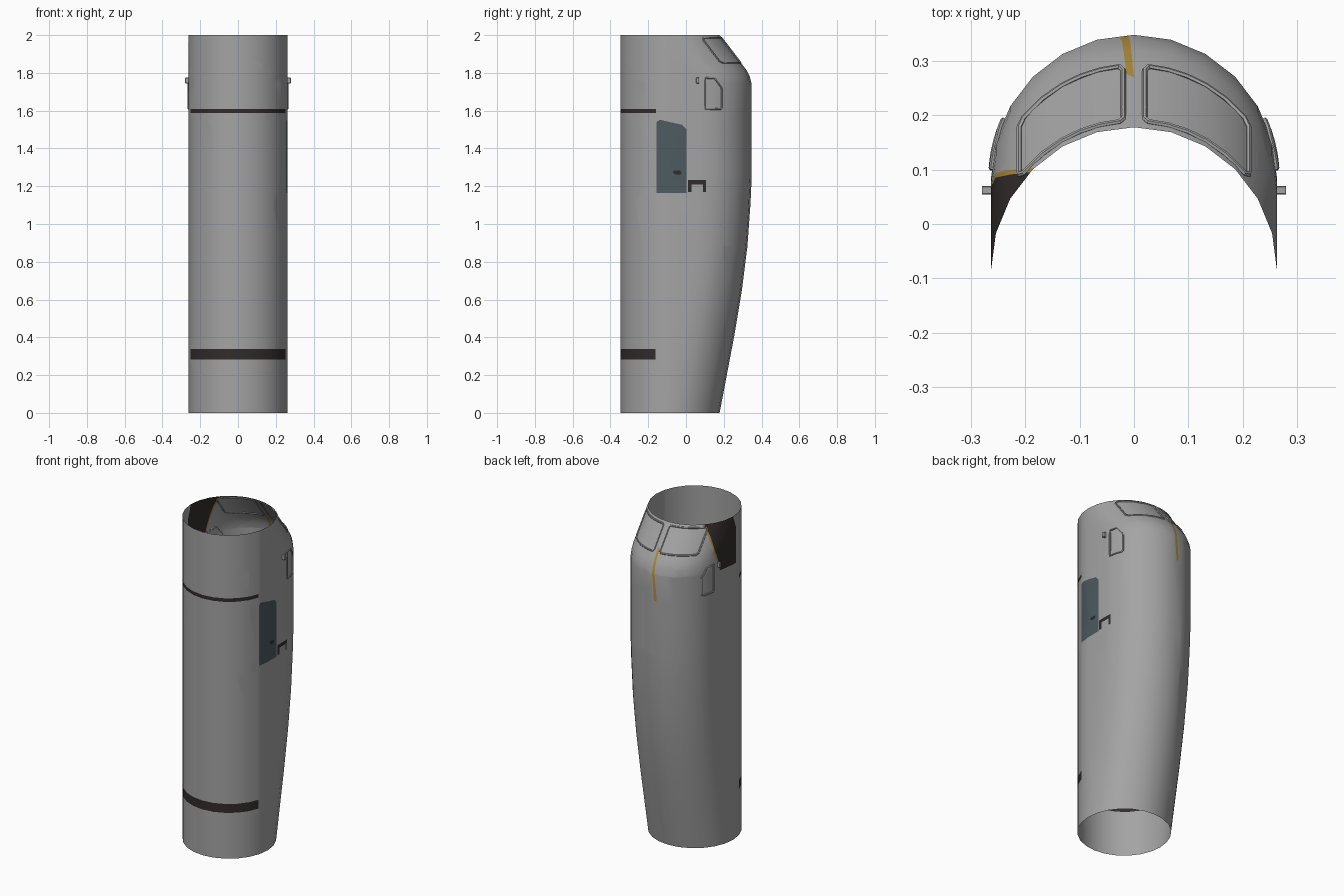
import bpy, bmesh, math
from mathutils import Vector

if "Cube" in bpy.data.objects:
    bpy.data.objects.remove(bpy.data.objects["Cube"])

R, CY, SEG = 0.263, -0.085, 24
# (z, y of the back edge): the back half of the round section slides along y
PROFILE = [(0, .178), (.2, .216), (.41, .256), (.65, .296), (.88, .325), (1.1, .341), (1.25, .348),
           (1.5, .348), (1.74, .348), (1.78, .338), (1.815, .32), (1.85, .293), (2, .178)]


def material(name, rgb):
    m = bpy.data.materials.new(name)
    m.diffuse_color = (*rgb, 1)
    m.use_nodes = True
    m.node_tree.nodes["Principled BSDF"].inputs["Base Color"].default_value = m.diffuse_color
    return m


GREY = material("hull grey", (.37, .37, .37))
DARK = material("dark paint", (.032, .025, .025))
BLUE = material("slate blue", (.075, .105, .115))
GOLD = material("gold", (.40, .25, .04))
MATS = [GREY, DARK, BLUE, GOLD]


def shift(z):
    for (z0, y0), (z1, y1) in zip(PROFILE, PROFILE[1:]):
        if z <= z1:
            return y0 + (y1 - y0) * (z - z0) / (z1 - z0) - .178
    return 0


def smooth(ob):
    bpy.ops.object.select_all(action='DESELECT')
    ob.select_set(True)
    bpy.context.view_layer.objects.active = ob
    bpy.ops.object.shade_smooth_by_angle(angle=math.radians(35))


# Open hull tube
bm = bmesh.new()
rings = []
for z, yb in PROFILE:
    s, ring = yb - .178, []
    pts = []
    for i in range(SEG + 2):                    # both side seams are doubled to stretch the sides
        back = i <= SEG // 2
        a = 2 * math.pi * (i if back else i - 1) / SEG
        pts.append((R * math.cos(a), CY + R * math.sin(a) + (s if back else 0)))
    rings.append([bm.verts.new((x, y, z)) for x, y in pts])
for lo, hi in zip(rings, rings[1:]):
    n = len(lo)
    for i in range(n):
        j = (i + 1) % n
        bm.faces.new((lo[i], lo[j], hi[j], hi[i]))
bmesh.ops.remove_doubles(bm, verts=bm.verts[:], dist=1e-5)
bm.normal_update()


def paint(axis, side, poly, mat):
    """Cut a convex outline (u, z) into one side of the hull and colour the inside."""
    u = 1 - axis
    cu = sum(p[0] for p in poly) / len(poly)
    cz = sum(p[1] for p in poly) / len(poly)
    faces = [f for f in bm.faces if f.normal[axis] * side > .01]
    for (u0, z0), (u1, z1) in zip(poly, poly[1:] + poly[:1]):
        no, co = Vector(), Vector((0, 0, z0))
        no[u], no.z, co[u] = z1 - z0, u0 - u1, u0
        no.normalize()
        mid = Vector((0, 0, cz))
        mid[u] = cu
        if (mid - co).dot(no) < 0:
            no.negate()
        geom = set(faces)
        for f in faces:
            geom.update(f.edges)
            geom.update(f.verts)
        res = bmesh.ops.bisect_plane(bm, geom=list(geom), dist=1e-5, plane_co=co, plane_no=no)
        faces = [f for f in res['geom'] if isinstance(f, bmesh.types.BMFace)
                 and (f.calc_center_median() - co).dot(no) > 0]
    for f in faces:
        f.material_index = MATS.index(mat)


def rect(a, b, c, d):
    return [(a, c), (b, c), (b, d), (a, d)]


# Front bands
paint(1, -1, rect(-.252, .252, 1.588, 1.61), DARK)
paint(1, -1, rect(-.251, .251, .283, .338), DARK)
# Door with latch, and step bracket, on the right side
paint(0, 1, [(-.155, 1.165), (.003, 1.165), (.003, 1.50), (-.02, 1.525), (-.14, 1.552), (-.155, 1.54)], BLUE)
paint(0, 1, [(-.07, 1.275), (-.06, 1.284), (-.03, 1.282), (-.022, 1.268), (-.035, 1.26), (-.06, 1.264)], DARK)
for r in (rect(.01, .105, 1.21, 1.232), rect(.01, .03, 1.17, 1.21), rect(.09, .105, 1.17, 1.21)):
    paint(0, 1, r, DARK)
# Dark patch with gold edge on the left side of the rim
paint(0, -1, [(-.08, 2.01), (-.12, 1.92), (-.12, 1.70), (.05, 1.715), (.095, 1.86), (.104, 2.01)], GOLD)
paint(0, -1, [(-.08, 2.01), (-.12, 1.92), (-.12, 1.70), (.04, 1.715), (.085, 1.86), (.096, 2.01)], DARK)
# Gold stripe down the back
paint(1, 1, [(-.014, 1.87), (0, 1.88), (-.022, 1.58), (-.04, 1.58)], GOLD)

mesh = bpy.data.meshes.new("hull")
bm.to_mesh(mesh)
bm.free()
for m in MATS:
    mesh.materials.append(m)
hull = bpy.data.objects.new("hull", mesh)
bpy.context.collection.objects.link(hull)
smooth(hull)


def frame(name, corners, place, sx):
    """Raised window frame following the hull surface."""
    path = []
    for p, q in zip(corners, corners[1:] + corners[:1]):
        for k in range(5):
            t = k / 5
            path.append(place(p[0] + (q[0] - p[0]) * t, p[1] + (q[1] - p[1]) * t))
    cu = bpy.data.curves.new(name, 'CURVE')
    cu.dimensions = '3D'
    cu.bevel_depth, cu.bevel_resolution = .005, 1
    sp = cu.splines.new('POLY')
    sp.points.add(len(path) - 1)
    for pt, (x, y, z) in zip(sp.points, path):
        pt.co = (x * sx, y, z, 1)
    sp.use_cyclic_u = True
    cu.materials.append(GREY)
    ob = bpy.data.objects.new(name, cu)
    bpy.context.collection.objects.link(ob)
    bpy.ops.object.select_all(action='DESELECT')
    ob.select_set(True)
    bpy.context.view_layer.objects.active = ob
    bpy.ops.object.convert(target='MESH')
    smooth(bpy.context.object)


def on_back(x, z):
    return (x, CY + shift(z) + math.sqrt(R * R - x * x), z)


def on_side(y, z):
    d = max(0, y - CY - shift(z))
    return (math.sqrt(R * R - d * d), y, z)


for sx, side in ((1, "right"), (-1, "left")):
    # Windscreen and side window frames
    frame("windscreen_frame_" + side, [(.02, 1.978), (.027, 1.985), (.203, 1.985), (.211, 1.975),
                                       (.211, 1.862), (.203, 1.853), (.027, 1.853), (.02, 1.862)], on_back, sx)
    frame("side_window_frame_" + side, [(.103, 1.61), (.183, 1.608), (.191, 1.616), (.191, 1.715),
                                        (.185, 1.728), (.155, 1.768), (.145, 1.773), (.103, 1.773)], on_side, sx)
    # Small side probe
    bpy.ops.mesh.primitive_cube_add(size=1, location=(sx * .269, .062, 1.76))
    probe = bpy.context.object
    probe.name = "probe_" + side
    probe.scale = (.022, .016, .03)
    probe.data.materials.append(GREY)
    bev = probe.modifiers.new("bevel", 'BEVEL')
    bev.width, bev.segments = .12, 2
